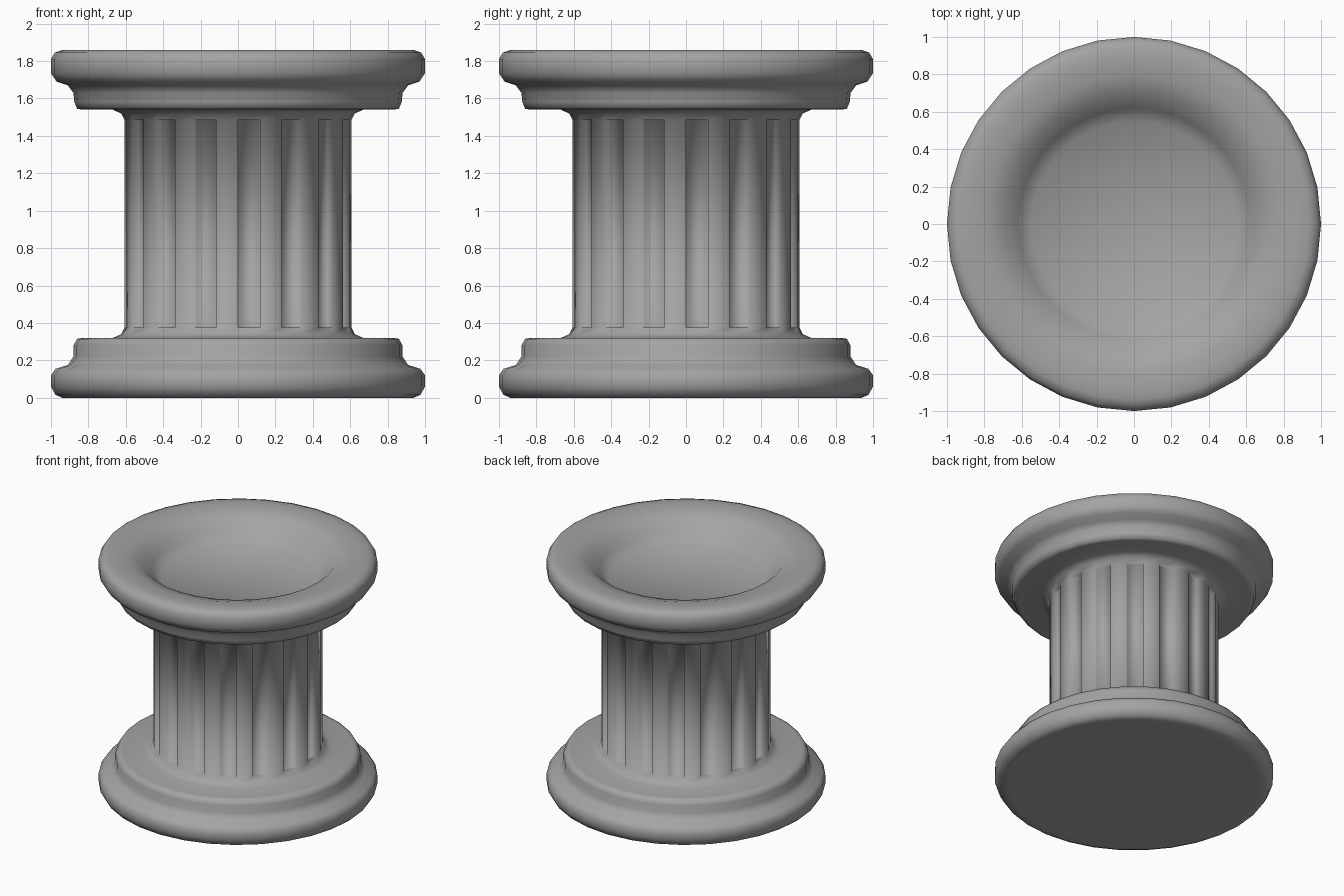
import bpy, bmesh, math

if "Cube" in bpy.data.objects:
    bpy.data.objects.remove(bpy.data.objects["Cube"])

N = 32  # sides around

stone = bpy.data.materials.new("grey_stone")
stone.diffuse_color = (0.37, 0.37, 0.37, 1)
stone.use_nodes = True
stone.node_tree.nodes["Principled BSDF"].inputs["Base Color"].default_value = stone.diffuse_color


def lathe(name, profile, fluted):
    """Revolve (radius, z) points, recessing every other face of one band."""
    bm = bmesh.new()
    rings = []
    for r, z in profile:
        if r == 0:
            rings.append([bm.verts.new((0, 0, z))] * N)
        else:
            rings.append([bm.verts.new((r * math.cos(math.tau * i / N),
                                        r * math.sin(math.tau * i / N), z)) for i in range(N)])
    flutes = []
    for k in range(len(rings) - 1):
        a, b = rings[k], rings[k + 1]
        for i in range(N):
            j = (i + 1) % N
            f = bm.faces.new(dict.fromkeys((a[i], a[j], b[j], b[i])))
            if k == fluted and i % 2 == 0:
                flutes.append(f)
    # Sink the flutes into the shaft, narrowing slightly
    bm.normal_update()
    for f in bmesh.ops.extrude_discrete_faces(bm, faces=flutes)["faces"]:
        f.normal_update()
        n, c = f.normal.copy(), f.calc_center_median()
        for v in f.verts:
            side = v.co - c
            side.z = 0
            v.co += -0.03 * n - side * 0.06
    bmesh.ops.recalc_face_normals(bm, faces=bm.faces)
    me = bpy.data.meshes.new(name)
    bm.to_mesh(me)
    bm.free()
    me.materials.append(stone)
    me.shade_smooth()
    ob = bpy.data.objects.new(name, me)
    bpy.context.collection.objects.link(ob)
    return ob


# Stepped base, fluted shaft, stepped capital and dished top in one profile
base = [(0, 0), (0.9, 0), (0.94, 0), (0.975, 0.015), (1, 0.06), (1, 0.12), (0.975, 0.155),
        (0.91, 0.175), (0.88, 0.22), (0.88, 0.28), (0.86, 0.315), (0.83, 0.32),
        (0.67, 0.32), (0.625, 0.34)]
shaft = [(0.607, 0.375), (0.607, 1.485)]
capital = [(0.625, 1.52), (0.67, 1.54), (0.83, 1.54), (0.86, 1.545), (0.875, 1.58),
           (0.88, 1.63), (0.91, 1.67), (0.97, 1.69), (1, 1.735), (1, 1.81),
           (0.98, 1.845), (0.94, 1.86)]
dish = [(0.88, 1.86), (0.8, 1.855), (0.7, 1.825), (0.62, 1.74),
        (0.55, 1.68), (0, 1.68)]
lathe("column_pedestal", base + shaft + capital + dish, fluted=len(base))
